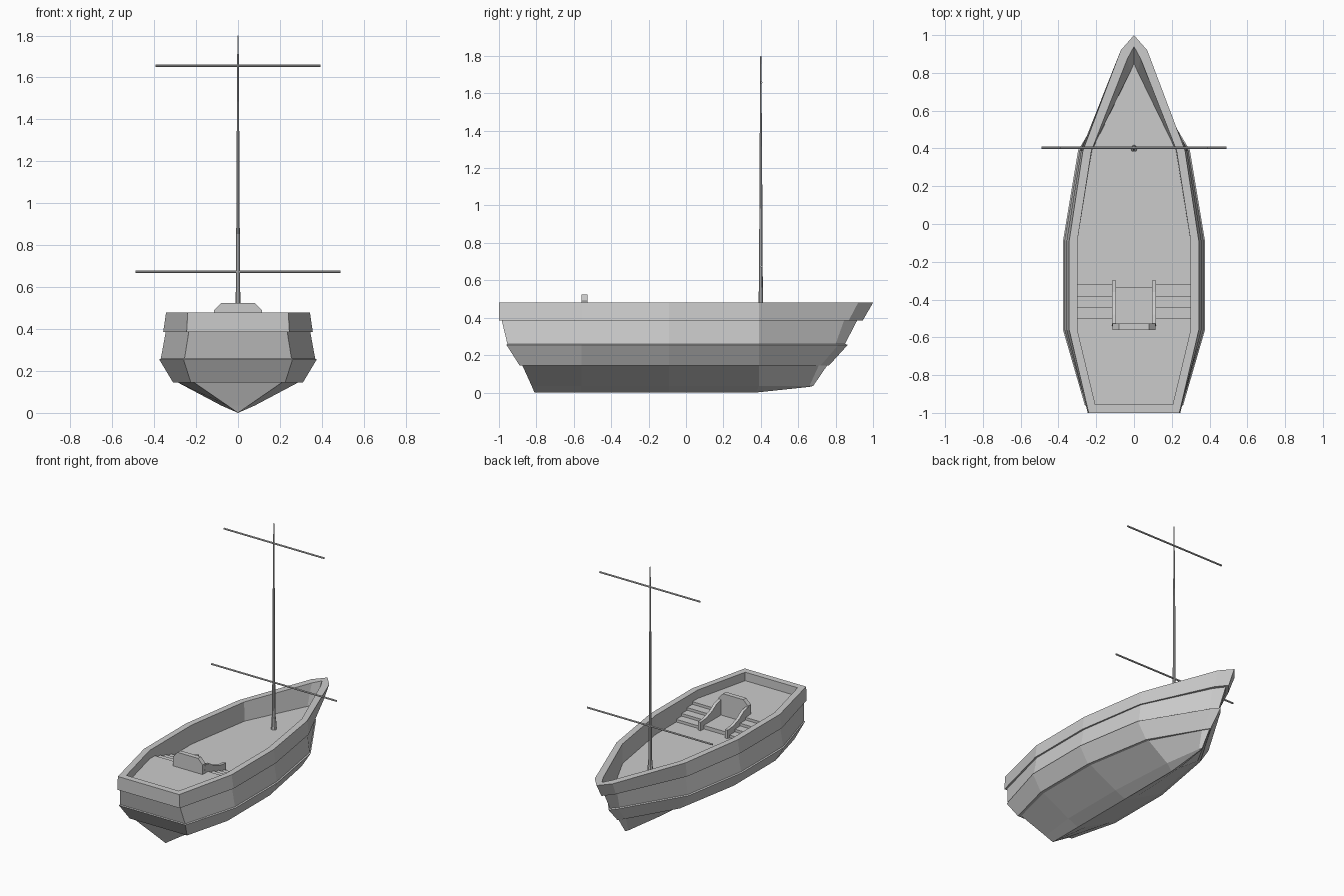
import bpy, bmesh
from math import pi
from mathutils import Matrix

if "Cube" in bpy.data.objects:
    bpy.data.objects.remove(bpy.data.objects["Cube"])


def finish(name, bm):
    bmesh.ops.remove_doubles(bm, verts=bm.verts, dist=0.0005)
    bmesh.ops.recalc_face_normals(bm, faces=bm.faces)
    me = bpy.data.meshes.new(name)
    bm.to_mesh(me)
    bm.free()
    ob = bpy.data.objects.new(name, me)
    bpy.context.collection.objects.link(ob)
    return ob


def prism(name, outline, axis, a, b):
    """Extrude a 2D outline along 'x' (outline y,z), 'y' (x,z) or 'z' (x,y) from a to b."""
    place = {'x': lambda p, t: (t, p[0], p[1]),
             'y': lambda p, t: (p[0], t, p[1]),
             'z': lambda p, t: (p[0], p[1], t)}[axis]
    bm = bmesh.new()
    r0 = [bm.verts.new(place(p, a)) for p in outline]
    r1 = [bm.verts.new(place(p, b)) for p in outline]
    bm.faces.new(r0)
    bm.faces.new(r1)
    n = len(outline)
    for i in range(n):
        bm.faces.new((r0[i], r0[(i + 1) % n], r1[(i + 1) % n], r1[i]))
    return finish(name, bm)


# Hull: stacked waterlines, from the deck edge over the rim and down to the keel
# z, stern (x, y), midship half width, fore half width, near bow (x, y), bow y
DECK, REAR_DECK = 0.345, 0.42
levels = [
    (DECK, .205, -.955, .300, .222, .020, .805, .85),
    (.480, .205, -.955, .300, .225, .035, .875, .94),
    (.480, .240, -1.00, .343, .270, .070, .920, 1.0),
    (.385, .245, -1.00, .357, .280, .060, .870, .945),
    (.385, .235, -.985, .345, .270, .052, .845, .915),
    (.260, .255, -.955, .368, .287, .040, .800, .85),
    (.255, .260, -.960, .376, .296, .040, .815, .865),
    (.145, .225, -.890, .310, .225, .030, .720, .765),
    (.145, .210, -.875, .287, .205, .028, .710, .755),
    (.035, .050, -.825, .080, .050, .010, .660, .68),
]


def waterline(z, sx, sy, mid, fore, bx, by, bow):
    half = [(sx, sy), (mid, -.56), (mid, -.09), (fore, .39), (bx, by)]
    return ([(x, y, z) for x, y in half] + [(0, bow, z)]
            + [(-x, y, z) for x, y in reversed(half)])


loops = [waterline(*lv) for lv in levels]
keel = [(0, -.81, 0), (0, -.56, 0), (0, -.09, 0), (0, .375, 0), (0, .66, .03)]
loops.append(keel + [(0, .68, .035)] + keel[::-1])

bm = bmesh.new()
rings = [[bm.verts.new(p) for p in lp] for lp in loops]
bm.faces.new(rings[0])
n = len(rings[0])
for r0, r1 in zip(rings, rings[1:]):
    for i in range(n):
        j = (i + 1) % n
        bm.faces.new((r0[i], r0[j], r1[j], r1[i]))
finish("hull", bm)

# Raised rear deck
prism("rear_deck", [(.205, -.955), (.3, -.56), (-.3, -.56), (-.205, -.955)],
      'z', DECK - .01, REAR_DECK)

# Stairs on both sides of the seat
steps = 4
run, rise = .24 / steps, (REAR_DECK - DECK) / steps
stair = [(-.56, DECK - .005), (-.32, DECK - .005)]
for i in range(steps):
    y, z = -.32 - i * run, DECK + (i + 1) * rise
    stair += [(y, z), (y - run, z)]
for side, s in (("left", -1), ("right", 1)):
    prism("stairs_" + side, stair, 'x', s * .115, s * .3)
    # Sloping seat arm
    arm = [(-.555, DECK - .005), (-.3, DECK - .005), (-.3, .405), (-.36, .41),
           (-.43, .435), (-.48, .468), (-.53, .48)]
    prism("seat_arm_" + side, arm, 'x', s * .095, s * .116)

# Helm seat and its backrest
prism("seat", [(-.53, DECK - .005), (-.335, DECK - .005), (-.335, .37), (-.53, .37)],
      'x', -.096, .096)
prism("seat_back", [(-.115, DECK), (.115, DECK), (.115, .488), (.08, .525),
                    (-.08, .525), (-.115, .488)], 'y', -.56, -.527)


# Mast in tapering lengths, and two yards
def spar(name, r1, r2, length, matrix):
    bm = bmesh.new()
    bmesh.ops.create_cone(bm, cap_ends=True, segments=8, radius1=r1, radius2=r2,
                          depth=length, matrix=matrix)
    finish(name, bm)


for name, z0, z1, r1, r2 in (("mast_foot", DECK - .005, .43, .018, .015),
                             ("lower_mast", .43, .66, .012, .010),
                             ("middle_mast", .66, 1.34, .009, .007),
                             ("top_mast", 1.34, 1.80, .006, .003)):
    spar(name, r1, r2, z1 - z0, Matrix.Translation((0, .4, (z0 + z1) / 2)))
for name, z, half in (("lower_yard", .673, .49), ("upper_yard", 1.657, .393)):
    spar(name, .006, .006, 2 * half,
         Matrix.Translation((0, .403, z)) @ Matrix.Rotation(pi / 2, 4, 'Y'))
